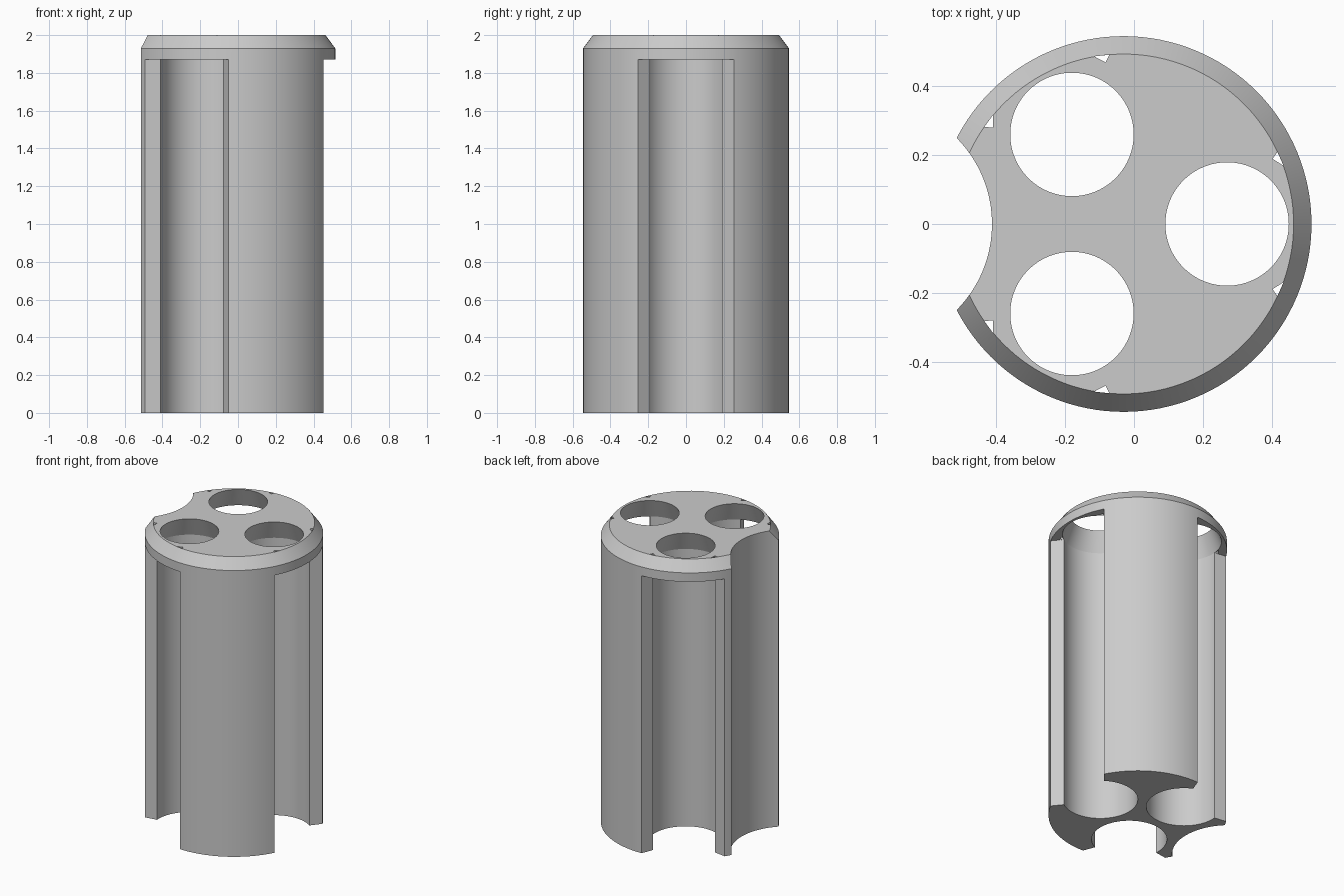
import bpy
import bmesh
import math
from mathutils import Matrix

if "Cube" in bpy.data.objects:
    bpy.data.objects.remove(bpy.data.objects["Cube"], do_unlink=True)

AXIS_X = -0.03      # axis of the round body
RADIUS = 0.545
LIP_Z = 1.87        # underside of the rim
TOP_Z = 2.0
SIDES = 128

grey = bpy.data.materials.new("plain_grey")
grey.use_nodes = True
colour = (0.6, 0.6, 0.6, 1)
grey.diffuse_color = colour
grey.node_tree.nodes["Principled BSDF"].inputs["Base Color"].default_value = colour


def finish(name, bm):
    bmesh.ops.recalc_face_normals(bm, faces=bm.faces)
    mesh = bpy.data.meshes.new(name)
    bm.to_mesh(mesh)
    bm.free()
    obj = bpy.data.objects.new(name, mesh)
    bpy.context.collection.objects.link(obj)
    mesh.materials.append(grey)
    return obj


def stacked_rings(name, profile, x=0.0):
    """Closed round solid from (radius, height) pairs."""
    bm = bmesh.new()
    rings = []
    for r, z in profile:
        rings.append([bm.verts.new((x + r * math.cos(math.tau * i / SIDES),
                                    r * math.sin(math.tau * i / SIDES), z))
                      for i in range(SIDES)])
    for low, high in zip(rings, rings[1:]):
        for i in range(SIDES):
            j = (i + 1) % SIDES
            bm.faces.new((low[i], low[j], high[j], high[i]))
    bm.faces.new(rings[0][::-1])
    bm.faces.new(rings[-1])
    return finish(name, bm)


def prism(name, outline, z0, z1):
    bm = bmesh.new()
    face = bm.faces.new([bm.verts.new((x, y, z0)) for x, y in outline])
    out = bmesh.ops.extrude_face_region(bm, geom=[face])
    verts = [g for g in out["geom"] if isinstance(g, bmesh.types.BMVert)]
    bmesh.ops.translate(bm, verts=verts, vec=(0, 0, z1 - z0))
    return finish(name, bm)


# Body with bevelled top rim
body = stacked_rings("holder_body", [(RADIUS, 0), (RADIUS, 1.93), (0.493, TOP_Z)], AXIS_X)


def cut(cutter, angle=0.0):
    """Turn the cutter about the body axis and subtract it."""
    cutter.data.transform(Matrix.Translation((AXIS_X, 0, 0)) @ Matrix.Rotation(angle, 4, "Z"))
    cutter.hide_render = True
    mod = body.modifiers.new(cutter.name, "BOOLEAN")
    mod.operation = "DIFFERENCE"
    mod.solver = "EXACT"
    mod.object = cutter
    bpy.context.view_layer.objects.active = body
    bpy.ops.object.modifier_apply(modifier=mod.name)
    bpy.data.objects.remove(cutter, do_unlink=True)


# Full-height concave side
cut(stacked_rings("side_scoop", [(0.355, -0.1), (0.355, 2.1)], -0.737))

half_slot = [(0.3, 0.15), (0.43, 0.19), (0.6, 0.4025)]
slot = half_slot + [(x, -y) for x, y in reversed(half_slot)]
slit = [(0.432, 0.189), (0.446, 0.209), (0.464, 0.169)]

# Three round channels, each tapering to a top hole and opening outward
for turn in range(3):
    angle = math.tau * turn / 3
    cut(stacked_rings("channel", [(0.23, -0.1), (0.23, LIP_Z), (0.179, TOP_Z), (0.179, 2.1)], 0.3), angle)
    cut(prism("outer_slot", slot, -0.1, LIP_Z), angle)
    for side in (1, -1):
        cut(prism("corner_slit", [(x, side * y) for x, y in slit], 1.8, 2.1), angle)

bpy.ops.object.select_all(action="DESELECT")
body.select_set(True)
bpy.context.view_layer.objects.active = body
bpy.ops.object.shade_smooth_by_angle(angle=math.radians(20))
